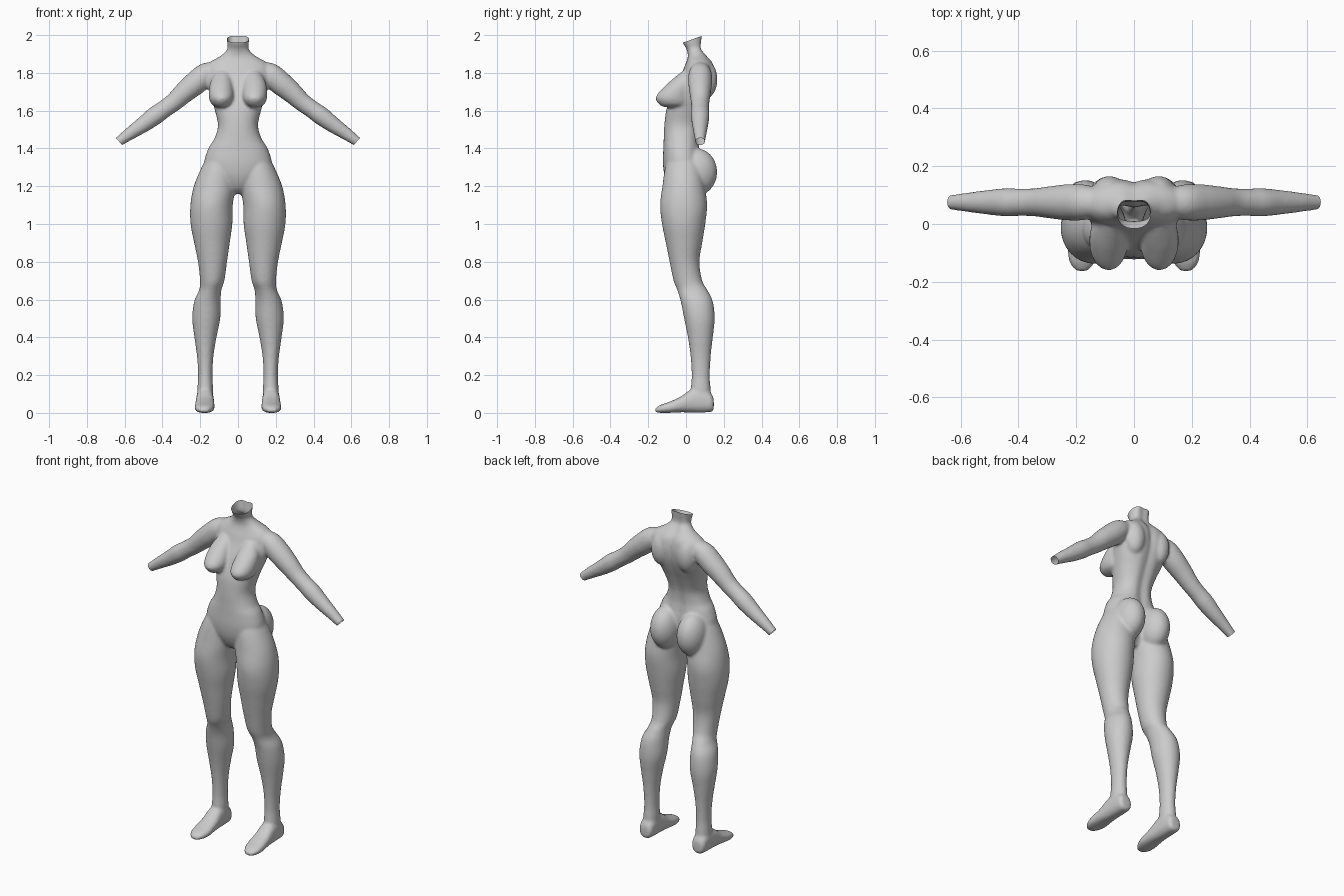
import bpy, bmesh, math
from mathutils import Vector

if "Cube" in bpy.data.objects:
    bpy.data.objects.remove(bpy.data.objects["Cube"])

bm = bmesh.new()


def spline(rows, steps=5):
    """Catmull-Rom interpolation of tuples."""
    out = []
    for i in range(len(rows) - 1):
        p0, p1, p2 = rows[max(i - 1, 0)], rows[i], rows[i + 1]
        p3 = rows[min(i + 2, len(rows) - 1)]
        for s in range(steps):
            t = s / steps
            out.append([b + 0.5 * t * ((c - a) + t * (2*a - 5*b + 4*c - d + t * (3*b - a - 3*c + d)))
                        for a, b, c, d in zip(p0, p1, p2, p3)])
    return out + [list(rows[-1])]


def loft(sections, side=1, power=2.0, groove=0.0, n=40):
    """Closed tube through (centre, u, v) rings; side=-1 mirrors it."""
    rings = []
    for c, u, v in sections:
        ring = []
        for k in range(n):
            a = 2 * math.pi * k / n
            ca, sa = math.cos(a), math.sin(a)
            x = math.copysign(abs(ca) ** (2 / power), ca)
            y = math.copysign(abs(sa) ** (2 / power), sa)
            p = c + u * x + v * y
            if sa > 0:
                p.y -= groove * math.exp(-(p.x / 0.028) ** 2)
            ring.append(bm.verts.new((p.x * side, p.y, p.z)))
        rings.append(ring)
    for r, s in zip(rings, rings[1:]):
        for k in range(n):
            bm.faces.new((r[k], r[(k + 1) % n], s[(k + 1) % n], s[k]))
    bm.faces.new(rings[0][::-1])
    bm.faces.new(rings[-1])


def level(rows):
    """Horizontal rings from (z, x0, x1, y0, y1)."""
    return [(Vector(((a + b) / 2, (c + d) / 2, z)), Vector(((b - a) / 2, 0, 0)),
             Vector((0, (d - c) / 2, 0))) for z, a, b, c, d in spline(rows)]


def upright(rows):
    """Vertical rings from (y, x0, x1, z0, z1)."""
    return [(Vector(((a + b) / 2, y, (c + d) / 2)), Vector(((b - a) / 2, 0, 0)),
             Vector((0, 0, (d - c) / 2))) for y, a, b, c, d in spline(rows)]


def limb(rows, y):
    """Rings square to a path in the xz plane, from (x, z, radius)."""
    pts, out = spline(rows), []
    for i, (x, z, r) in enumerate(pts):
        a, b = pts[max(i - 1, 0)], pts[min(i + 1, len(pts) - 1)]
        d = Vector((b[0] - a[0], 0, b[1] - a[1])).normalized()
        out.append((Vector((x, y, z)), Vector((-d.z, 0, d.x)) * r, Vector((0, r, 0))))
    return out


def blob(centre, radii, side):
    c, r = Vector(centre), Vector(radii)
    loft([(c + Vector((0, 0, r.z * math.sin(t))), Vector((r.x * math.cos(t), 0, 0)),
           Vector((0, r.y * math.cos(t), 0)))
          for t in [math.radians(-86 + 172 * i / 24) for i in range(25)]], side)


# Torso and neck: z, half width, front y, back y
torso = [(1.16, .03, -.05, .03), (1.19, .07, -.085, .05), (1.25, .14, -.112, .07),
         (1.32, .178, -.122, .085), (1.40, .157, -.12, .075), (1.45, .126, -.118, .07),
         (1.52, .106, -.115, .078), (1.60, .122, -.105, .105), (1.66, .14, -.085, .13),
         (1.72, .158, -.06, .15), (1.78, .172, -.03, .158), (1.83, .172, -.01, .152),
         (1.86, .145, .003, .14), (1.89, .092, .01, .115), (1.925, .058, .003, .09),
         (1.96, .057, -.017, .09), (2.03, .066, -.04, .1)]
loft(level([(z, -w, w, f, b) for z, w, f, b in torso]), power=2.2, groove=.014)

# Paired parts
leg = [(1.39, .03, .145, -.08, .05), (1.30, .012, .193, -.11, .085), (1.20, .012, .234, -.125, .10),
       (1.10, .028, .252, -.137, .112), (1.0, .03, .251, -.127, .102), (.90, .044, .232, -.107, .086),
       (.80, .058, .212, -.087, .071), (.70, .072, .201, -.066, .086), (.65, .088, .206, -.046, .114),
       (.59, .092, .232, -.028, .142), (.50, .094, .242, -.01, .152), (.40, .114, .231, .01, .142),
       (.30, .130, .217, .024, .131), (.20, .135, .211, .03, .126), (.13, .132, .215, .025, .13),
       (.05, .132, .217, .02, .135)]
foot = [(.147, .15, .2, .02, .07), (.135, .135, .215, .006, .1), (.09, .13, .22, .002, .13),
        (.03, .128, .222, .002, .125), (-.03, .125, .226, .003, .085), (-.09, .124, .23, 0, .058),
        (-.135, .137, .222, 0, .042), (-.163, .16, .2, .003, .025)]
arm = [(.10, 1.82, .04), (.165, 1.795, .06), (.22, 1.75, .063), (.28, 1.70, .057),
       (.34, 1.645, .049), (.395, 1.605, .047), (.44, 1.573, .049), (.50, 1.528, .043),
       (.57, 1.48, .034), (.63, 1.437, .026), (.68, 1.40, .022)]
breast = [(1.618, .065, .11, -.115, 0), (1.634, .036, .14, -.143, .02), (1.675, .022, .154, -.159, .03),
          (1.745, .03, .148, -.096, .04), (1.81, .045, .115, -.018, .05)]
for s in (1, -1):
    loft(level(leg), s)
    loft(upright(foot), s, 2.4)
    loft(limb(arm, .075), s)
    loft(level(breast), s)
    blob((.088, .055, 1.275), (.082, .11, .125), s)    # buttock
    blob((.085, .105, 1.765), (.06, .061, .1), s)      # shoulder blade

bmesh.ops.recalc_face_normals(bm, faces=bm.faces)
mesh = bpy.data.meshes.new("body")
bm.to_mesh(mesh)
bm.free()
body = bpy.data.objects.new("body", mesh)
bpy.context.collection.objects.link(body)
bpy.context.view_layer.objects.active = body
body.select_set(True)

# Fuse the parts into one smooth skin
fuse = body.modifiers.new("fuse", 'REMESH')
fuse.mode, fuse.voxel_size = 'VOXEL', 0.008
relax = body.modifiers.new("relax", 'SMOOTH')
relax.factor, relax.iterations = 0.5, 7
for name in ("fuse", "relax"):
    bpy.ops.object.modifier_apply(modifier=name)

# Open cuts at the neck and wrists
bm = bmesh.new()
bm.from_mesh(body.data)
for co, no in [((0, .095, 2.0), (0, -.36, 1)), ((.63, .075, 1.437), (.75, 0, -.66)),
               ((-.63, .075, 1.437), (-.75, 0, -.66))]:
    n, c = Vector(no).normalized(), Vector(co)
    near = [f for f in bm.faces if (f.calc_center_median() - c).length < .16]
    geom = near + list({e for f in near for e in f.edges}) + list({v for f in near for v in f.verts})
    bmesh.ops.bisect_plane(bm, geom=geom, plane_co=c, plane_no=n, clear_outer=True)
bm.to_mesh(body.data)
bm.free()
bpy.ops.object.shade_smooth()
